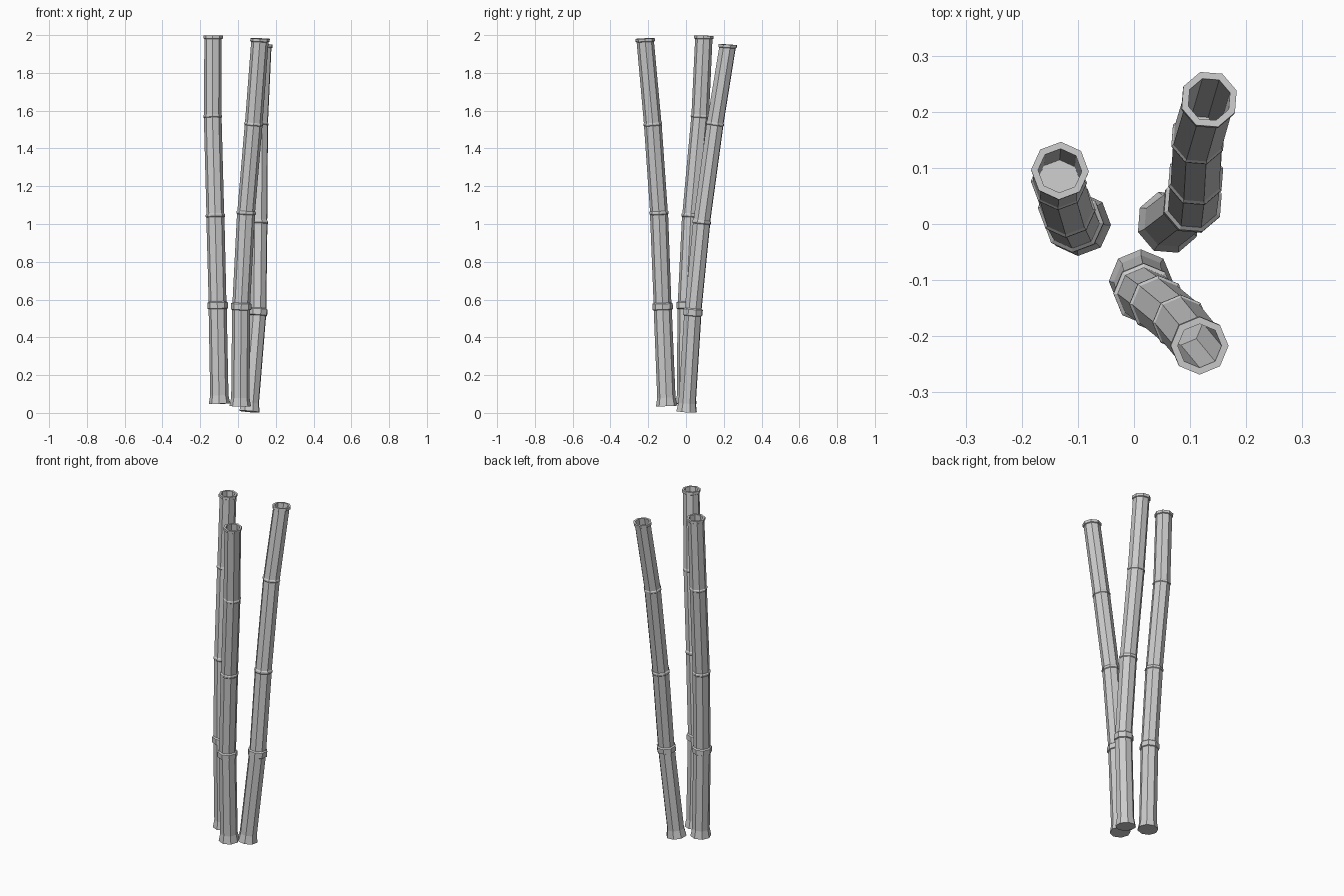
import bpy, bmesh, math
from mathutils import Vector

if "Cube" in bpy.data.objects:
    bpy.data.objects.remove(bpy.data.objects["Cube"])

SIDES = 8


def point_at(path, z):
    """Point on the polyline path at height z."""
    for a, b in zip(path, path[1:]):
        if z <= b.z or b is path[-1]:
            return a.lerp(b, (z - a.z) / (b.z - a.z))


def tangent_at(path, z):
    """Averaged direction around height z, so nodes are mitred."""
    lo = max(z - 0.03, path[0].z)
    hi = min(z + 0.03, path[-1].z)
    return (point_at(path, hi) - point_at(path, lo)).normalized()


def stalk(name, nodes, phase):
    path = [Vector(p) for p in nodes]
    z0, z1, z2, z3, z4 = [p.z for p in path]
    # outer profile: flared foot, thick collar, two thin ridges, top rim
    profile = [
        (z0, 0.057), (z0 + 0.045, 0.0485),
        (z1 - 0.025, 0.048), (z1 - 0.022, 0.054), (z1 + 0.008, 0.054), (z1 + 0.014, 0.047),
        (z2 - 0.010, 0.048), (z2 - 0.006, 0.0515), (z2 + 0.004, 0.0515), (z2 + 0.010, 0.047),
        (z3 - 0.008, 0.047), (z3 - 0.005, 0.050), (z3 + 0.003, 0.050), (z3 + 0.008, 0.0465),
        (z4 - 0.018, 0.046), (z4 - 0.015, 0.0515), (z4, 0.0515),
        # hollow inside, down to the last node
        (z4, 0.039), (z3 + 0.01, 0.039),
    ]
    bm = bmesh.new()
    rings = []
    for z, r in profile:
        t = tangent_at(path, z)
        if z > z4 - 0.03:
            t = t.lerp(Vector((0, 0, 1)), 0.6).normalized()
        q = Vector((0, 0, 1)).rotation_difference(t)
        c = point_at(path, z)
        ring = []
        for i in range(SIDES):
            a = phase + math.tau * i / SIDES
            ring.append(bm.verts.new(c + q @ Vector((r * math.cos(a), r * math.sin(a), 0))))
        rings.append(ring)
    for lower, upper in zip(rings, rings[1:]):
        for i in range(SIDES):
            j = (i + 1) % SIDES
            bm.faces.new((lower[i], lower[j], upper[j], upper[i]))
    bm.faces.new(rings[0][::-1])
    bm.faces.new(rings[-1])
    bmesh.ops.recalc_face_normals(bm, faces=bm.faces)
    mesh = bpy.data.meshes.new(name)
    bm.to_mesh(mesh)
    bm.free()
    bpy.context.collection.objects.link(bpy.data.objects.new(name, mesh))


# three leaning bamboo stalks: foot, three nodes, top
stalk("left_stalk", [(-0.098, 0.0, 0.048), (-0.108, 0.003, 0.575), (-0.120, 0.027, 1.045),
                     (-0.134, 0.075, 1.57), (-0.132, 0.095, 1.997)], math.radians(-2))
stalk("back_stalk", [(0.061, 0.003, 0.007), (0.105, 0.037, 0.54), (0.110, 0.083, 1.01),
                     (0.114, 0.154, 1.53), (0.134, 0.222, 1.95)], math.radians(18))
stalk("front_stalk", [(0.012, -0.102, 0.036), (0.017, -0.124, 0.57), (0.043, -0.143, 1.06),
                      (0.083, -0.176, 1.53), (0.117, -0.217, 1.982)], math.radians(0))
